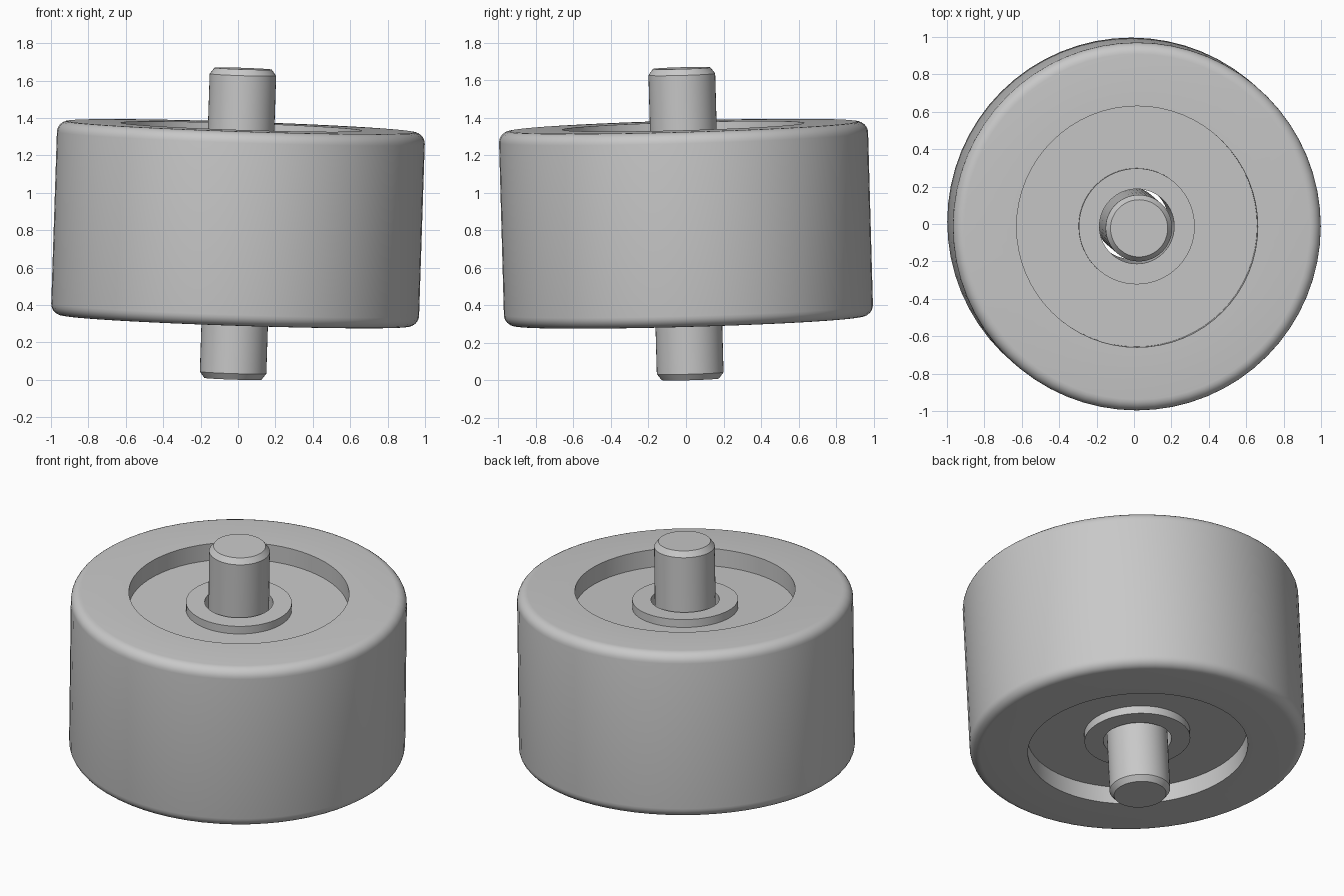
import bpy
import bmesh
import math
from mathutils import Matrix, Vector

cube = bpy.data.objects.get("Cube")
if cube:
    bpy.data.objects.remove(cube, do_unlink=True)

# Single grey material
grey = bpy.data.materials.new("plain grey")
grey.use_nodes = True
colour = (0.58, 0.58, 0.58, 1)
grey.diffuse_color = colour
grey.node_tree.nodes["Principled BSDF"].inputs["Base Color"].default_value = colour

# The whole assembly leans slightly off vertical
CENTRE = Vector((0, 0, 0.835))
AXIS = Vector((0.033, -0.028, 1)).normalized()
PLACEMENT = (Matrix.Translation(CENTRE)
             @ Vector((0, 0, 1)).rotation_difference(AXIS).to_matrix().to_4x4())


def lathe(name, upper_profile, closed, steps):
    """Spin a (radius, height) half profile, mirrored about the mid plane."""
    lower = [(r, -h) for r, h in reversed(upper_profile)]
    outline = upper_profile + lower
    bm = bmesh.new()
    rings = []
    for r, h in outline:
        rings.append([bm.verts.new((r * math.cos(math.tau * i / steps),
                                    r * math.sin(math.tau * i / steps), h))
                      for i in range(steps)])
    pairs = list(zip(rings, rings[1:]))
    if closed:
        pairs.append((rings[-1], rings[0]))
    for a, b in pairs:
        for i in range(steps):
            j = (i + 1) % steps
            bm.faces.new((a[i], b[i], b[j], a[j]))
    if not closed:
        bm.faces.new(rings[0])
        bm.faces.new(rings[-1])
    bmesh.ops.recalc_face_normals(bm, faces=bm.faces)
    mesh = bpy.data.meshes.new(name)
    bm.to_mesh(mesh)
    bm.free()
    mesh.materials.append(grey)
    obj = bpy.data.objects.new(name, mesh)
    bpy.context.collection.objects.link(obj)
    obj.matrix_world = PLACEMENT
    bpy.ops.object.select_all(action='DESELECT')
    obj.select_set(True)
    bpy.context.view_layer.objects.active = obj
    bpy.ops.object.shade_smooth_by_angle(angle=math.radians(30))
    return obj


# Wheel: bore, raised hub collar, recessed web, flat rim face, rounded shoulder
RADIUS, HALF, FILLET = 0.984, 0.52, 0.06
shoulder = [(RADIUS - FILLET + FILLET * math.sin(a), HALF - FILLET + FILLET * math.cos(a))
            for a in (math.pi / 2 * k / 6 for k in range(7))]
wheel_profile = [(0.2, HALF - 0.06), (0.31, HALF - 0.06), (0.31, HALF - 0.11),
                 (0.645, HALF - 0.11), (0.645, HALF)] + shoulder
lathe("wheel", wheel_profile, True, 64)

# Axle: straight pin with chamfered ends
lathe("axle", [(0.153, 0.83), (0.178, 0.797)], False, 48)
